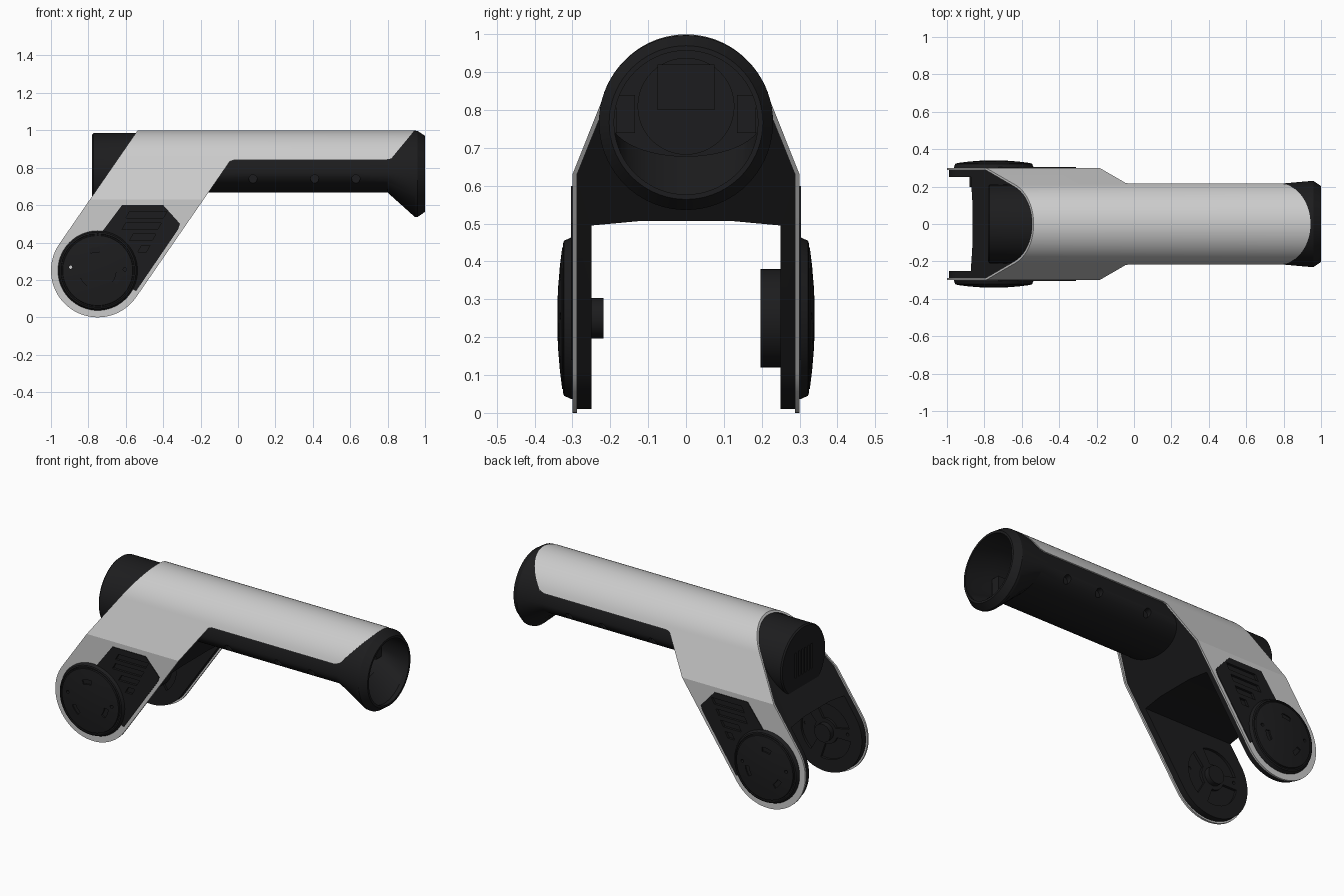
import bpy, bmesh
from math import sin, cos, pi, atan2, acos, hypot, radians

if "Cube" in bpy.data.objects:
    bpy.data.objects.remove(bpy.data.objects["Cube"])

black = bpy.data.materials.new("black_plastic")
black.diffuse_color = (0.012, 0.012, 0.013, 1)
black.use_nodes = True
black.node_tree.nodes["Principled BSDF"].inputs["Base Color"].default_value = black.diffuse_color


def solid(name, rings, mat=black):
    """Closed solid lofted through rings of equal point count."""
    bm = bmesh.new()
    loops = [[bm.verts.new(p) for p in r] for r in rings]
    n = len(loops[0])
    for a, b in zip(loops, loops[1:]):
        for i in range(n):
            bm.faces.new((a[i], a[(i + 1) % n], b[(i + 1) % n], b[i]))
    bm.faces.new(loops[0][::-1])
    bm.faces.new(loops[-1])
    bmesh.ops.recalc_face_normals(bm, faces=bm.faces)
    me = bpy.data.meshes.new(name)
    bm.to_mesh(me)
    bm.free()
    ob = bpy.data.objects.new(name, me)
    bpy.context.collection.objects.link(ob)
    if mat:
        me.materials.append(mat)
    return ob


def prism(name, pts, axis, a, b, mat=black):
    """Extrude a 2D outline: axis x takes (y, z), axis y takes (x, z)."""
    put = (lambda p, t: (t, p[0], p[1])) if axis == "x" else (lambda p, t: (p[0], t, p[1]))
    return solid(name, [[put(p, t) for p in pts] for t in (a, b)], mat)


def circle(c, r, n=48, a0=0, a1=2 * pi, closed=True):
    m = n if closed else n - 1
    return [(c[0] + r * cos(a0 + (a1 - a0) * i / m),
             c[1] + r * sin(a0 + (a1 - a0) * i / m)) for i in range(n)]


def rect(x0, x1, z0, z1):
    return [(x0, z0), (x1, z0), (x1, z1), (x0, z1)]


def combine(ob, other, op="DIFFERENCE"):
    """Boolean, applied at once; the cutter is removed."""
    m = ob.modifiers.new("bool", "BOOLEAN")
    m.object, m.operation, m.solver = other, op, "EXACT"
    bpy.context.view_layer.update()
    dg = bpy.context.evaluated_depsgraph_get()
    me = bpy.data.meshes.new_from_object(ob.evaluated_get(dg))
    ob.modifiers.clear()
    ob.data = me
    bpy.data.objects.remove(other)


def body_half(d):
    """End-on outline: round top, tangent flanks, straight arms; inset by d."""
    w, r, zc, zs = 0.30 - d, 0.225 - d, 0.775, 0.63
    t = atan2(zs - zc, w) + acos(r / hypot(w, zs - zc))
    return [(w, -0.1), (w, zs)] + circle((0, zc), r, 44, t, pi - t, False) + [(-w, zs), (-w, -0.1)]


# Side outline of the slanted arm: round foot, then parallel edges at about 55 degrees
HUB = (-0.75, 0.25)
SL = radians(55.4)


def foot(r):
    return circle(HUB, r, 40, SL + pi / 2, SL + 3 * pi / 2, False)


def along(p, z):
    return (p[0] + (z - p[1]) / (sin(SL) / cos(SL)), z)


# Grey outer shell: bent skin trimmed by the side outline
arc = foot(0.25)
shell = prism("outer_shell", body_half(0) + body_half(0.012)[::-1], "x", -1.2, 1.1, None)
trim = arc + [along(arc[-1], 0.815), (-0.045, 0.832), (-0.025, 0.84), (0.79, 0.84), (0.82, 0.85),
              (0.94, 0.995), (0.98, 1.05), along(arc[0], 1.05)]
combine(shell, prism("trim", trim, "y", -0.5, 0.5, None), "INTERSECT")
panel = [(-0.74, 0.44), (-0.62, 0.6), (-0.40, 0.6), (-0.31, 0.5), (-0.32, 0.47), (-0.545, 0.14), (-0.65, 0.2)]
combine(shell, prism("panel_cut", panel, "y", -0.5, 0.5, None))

# Black yoke inside the shell
arc = foot(0.24)
yoke = prism("yoke", body_half(0.01), "x", -1.2, 0.3)
combine(yoke, prism("trim", arc + [along(arc[-1], 0.85), (-0.3, 0.98), along(arc[0], 0.98)],
                    "y", -0.5, 0.5), "INTERSECT")
gap = [(-0.25, -0.2), (0.25, -0.2), (0.25, 0.495), (0.12, 0.507), (-0.12, 0.507), (-0.25, 0.495)]
combine(yoke, prism("gap", gap, "x", -1.3, 0.3))
# Pockets between spokes on the inner arm faces
for s in (-1, 1):
    for k in range(3):
        a = SL + 2 * pi * k / 3
        wedge = circle(HUB, 0.165, 12, a + 0.2, a + 1.85, False) + \
            circle(HUB, 0.075, 8, a + 1.7, a + 0.35, False)
        combine(yoke, prism("pocket", wedge, "y", s * 0.2, s * 0.265))


# Black tube with flared, hollow front end
def section(x, zc, r, b, n=72):
    return [(x, r * cos(2 * pi * i / n), zc + (r if i < n / 2 else b) * sin(2 * pi * i / n))
            for i in range(n)]


tube = solid("tube", [section(*s) for s in [
    (-0.78, 0.775, 0.203, 0.203), (-0.772, 0.775, 0.21, 0.21), (-0.42, 0.775, 0.21, 0.21),
    (-0.38, 0.775, 0.217, 0.108), (0.80, 0.775, 0.217, 0.108), (0.945, 0.768, 0.230, 0.231),
    (0.96, 0.767, 0.230, 0.231), (1.0, 0.767, 0.203, 0.203), (1.0, 0.767, 0.19, 0.19),
    (0.97, 0.767, 0.195, 0.195), (0.84, 0.775, 0.2, 0.097), (0.70, 0.775, 0.2, 0.097)]])
for x in (0.08, 0.41, 0.63):
    for s in (-1, 1):
        combine(tube, prism("hole", circle((x, 0.74), 0.022, 20), "y", s * 0.18, s * 0.3))
for k in range(6):
    y = -0.075 + 0.03 * k
    combine(tube, prism("vent", rect(y - 0.007, y + 0.007, 0.70, 0.85), "x", -0.85, -0.76))

# Fittings inside the open front end
prism("socket_disc", circle((0, 0.81), 0.128), "x", 0.69, 0.76)
prism("socket_key", rect(-0.075, 0.075, 0.80, 0.92), "x", 0.69, 0.77)
for s in (-1, 1):
    prism("socket_side_block", rect(s * 0.135, s * 0.185, 0.74, 0.84), "x", 0.69, 0.82)

# Joint covers, vent panels and inner hubs on both arms
cover_profile = [(0.27, 0.213), (0.304, 0.213), (0.322, 0.205), (0.325, 0.197), (0.319, 0.195),
                 (0.319, 0.189), (0.327, 0.187), (0.333, 0.14), (0.338, 0.08), (0.34, 0.03)]
for s, side in ((-1, "front"), (1, "back")):
    cover = solid(side + "_joint_cover",
                  [[(x, s * y, z) for x, z in circle(HUB, r, 72)] for y, r in cover_profile])
    for k in range(3):
        a = SL + 0.5 + 2 * pi * k / 3
        notch = circle(HUB, 0.125, 8, a, a + 0.5, False) + circle(HUB, 0.10, 8, a + 0.5, a, False)
        combine(cover, prism("notch", notch, "y", s * 0.328, s * 0.4))
    vent = prism(side + "_vent_panel", panel, "y", s * 0.27, s * 0.304)
    for z, xl in ((0.53, -0.60), (0.47, -0.62), (0.41, -0.58), (0.35, -0.535)):
        xr = -0.38 - (0.53 - z) * 0.5
        slot = [(xl, z), (xr - 0.02, z), (xr, z + 0.035), (xl + 0.02, z + 0.035)]
        combine(vent, prism("slot", slot, "y", s * 0.288, s * 0.4))
    # Pin holes run right through the joint
    for ob in (cover, yoke):
        for p in ((-0.895, 0.268), (-0.605, 0.256)):
            combine(ob, prism("pin_hole", circle(p, 0.009, 12), "y", s * 0.2, s * 0.4))
prism("front_hub", circle(HUB, 0.053), "y", -0.218, -0.26)
prism("back_hub", circle(HUB, 0.13), "y", 0.197, 0.26)

# Smooth shading with crisp edges
for ob in bpy.context.scene.objects:
    ob.select_set(True)
    bpy.context.view_layer.objects.active = ob
bpy.ops.object.shade_smooth_by_angle(angle=radians(20))
